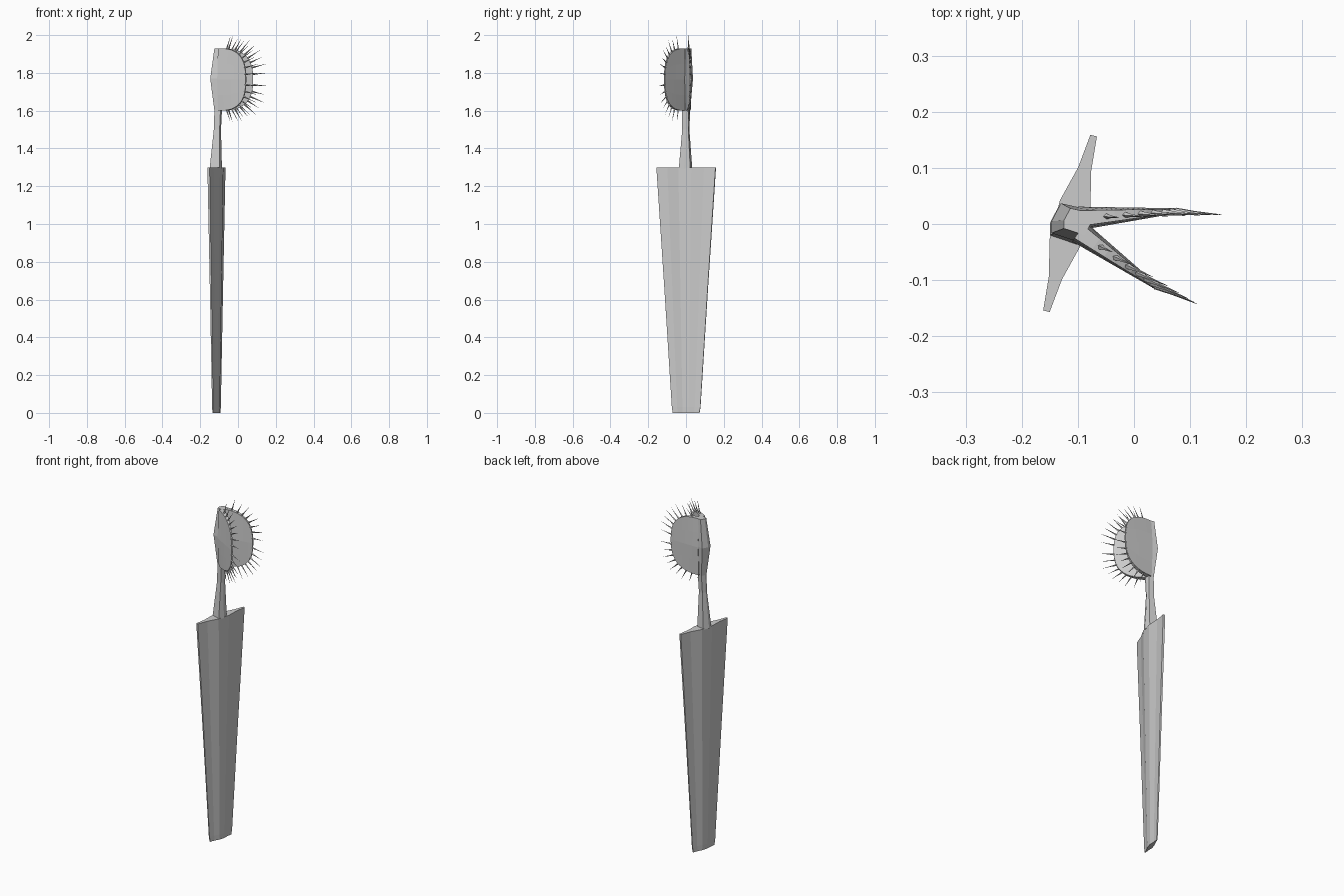
import bpy, bmesh, math
from mathutils import Vector

if "Cube" in bpy.data.objects:
    bpy.data.objects.remove(bpy.data.objects["Cube"])

mat = bpy.data.materials.new("plain grey")
mat.diffuse_color = (0.6, 0.6, 0.6, 1)
mat.use_nodes = True
mat.node_tree.nodes["Principled BSDF"].inputs["Base Color"].default_value = mat.diffuse_color


def finish(name, bm):
    bmesh.ops.remove_doubles(bm, verts=bm.verts, dist=1e-5)
    bmesh.ops.recalc_face_normals(bm, faces=bm.faces)
    me = bpy.data.meshes.new(name)
    bm.to_mesh(me)
    bm.free()
    me.materials.append(mat)
    ob = bpy.data.objects.new(name, me)
    bpy.context.collection.objects.link(ob)
    return ob


def loft(bm, rings):
    """Skin closed rings of equal point count and cap both ends."""
    vs = [[bm.verts.new(p) for p in r] for r in rings]
    n = len(vs[0])
    for a, b in zip(vs, vs[1:]):
        for i in range(n):
            j = (i + 1) % n
            bm.faces.new((a[i], a[j], b[j], b[i]))
    bm.faces.new(vs[0][::-1])
    bm.faces.new(vs[-1])


# Leaf blade: thick rib in the middle, thin wings, widening upwards
d = Vector((0.26, 0.966, 0)).normalized()
nrm = Vector((-d.y, d.x, 0))
half = [(-1, .006), (-.62, .012), (-.22, .028), (.22, .028), (.62, .012), (1, .006)]
section = [(u, v) for u, v in half] + [(u, -v) for u, v in reversed(half)]
rings = []
for z, w in [(0, .073), (.03, .078), (.65, .118), (1.3, .162)]:
    k = w / .162
    c = Vector((-.114, .001, z))
    rings.append([c + d * (u * w) + nrm * (v * k) for u, v in section])
bm = bmesh.new()
loft(bm, rings)
finish("leaf_blade", bm)

# Stem and hinge spine: one six-sided loft
hexagon = [(-1, -.5), (-1, .1), (-.5, 1), (.9, .7), (1, -.2), (.6, -1)]
rings = []
for z, x0, x1, y0, y1 in [(1.295, -.15, -.085, -.038, .033),
                          (1.5, -.128, -.09, -.02, .018),
                          (1.6, -.125, -.085, -.022, .022),
                          (1.77, -.147, -.08, -.034, .037),
                          (1.93, -.125, -.078, -.02, .028)]:
    rings.append([((x0 + x1) / 2 + (x1 - x0) / 2 * a,
                   (y0 + y1) / 2 + (y1 - y0) / 2 * b, z) for a, b in hexagon])
bm = bmesh.new()
loft(bm, rings)
finish("stem_and_spine", bm)

ZC, H, P = 1.765, .165, 2.7


def outline(t):
    """Rounded lobe outline: distance from the hinge and height, both 0..1."""
    c, s = max(math.cos(t), 0), math.sin(t)
    return c ** (2 / P), math.copysign(abs(s) ** (2 / P), s)


def lobe(name, root, tip, tooth_tip):
    root, tip, tooth_tip = (Vector((*p, 0)) for p in (root, tip, tooth_tip))
    axis = tip - root
    side = Vector((-axis.y, axis.x, 0)).normalized()
    # wedge-shaped lobe, thick at the hinge
    rings = []
    for i in range(13):
        s, h = outline(math.pi / 2 * (1 - i / 12 * .97))
        c = root + axis * s + Vector((0, 0, ZC))
        t = .017 * (1 - s) + .004
        e = .011 * (1 - s) + .003
        prof = [(-1, e), (-.5, t * .85), (0, t), (.5, t * .85), (1, e)]
        prof += [(z, -v) for z, v in reversed(prof)]
        rings.append([c + side * v + Vector((0, 0, z * h * H)) for z, v in prof])
    bm = bmesh.new()
    loft(bm, rings)
    finish(name + "_lobe", bm)
    # slender teeth round the rim
    bm = bmesh.new()
    reach = tooth_tip - tip
    N = 16
    for i in range(N):
        t = math.radians(-80 + 160 * i / (N - 1))
        # spread the teeth evenly along the squarish rim
        t = math.atan2(math.sin(t) * 1.0, math.cos(t))
        s, h = outline(t)
        base = root + axis * s * .98 + Vector((0, 0, ZC + h * H * .98))
        out = reach * (math.cos(t) ** .7) + Vector((0, 0, .073 * math.sin(t)))
        out *= 1 if i % 2 else .88
        n = out.normalized()
        a = side
        b = n.cross(a).normalized()
        mid = base + out * .4
        rings = []
        for p, r in ((base, .0055), (mid, .0025), (base + out, .0004)):
            rings.append([p + a * r * math.cos(q * math.pi / 2) +
                          b * r * math.sin(q * math.pi / 2) for q in range(4)])
        loft(bm, rings)
    finish(name + "_teeth", bm)


lobe("back", (-.098, .010), (.08, .024), (.16, .017))
lobe("front", (-.098, -.014), (.042, -.114), (.116, -.145))
